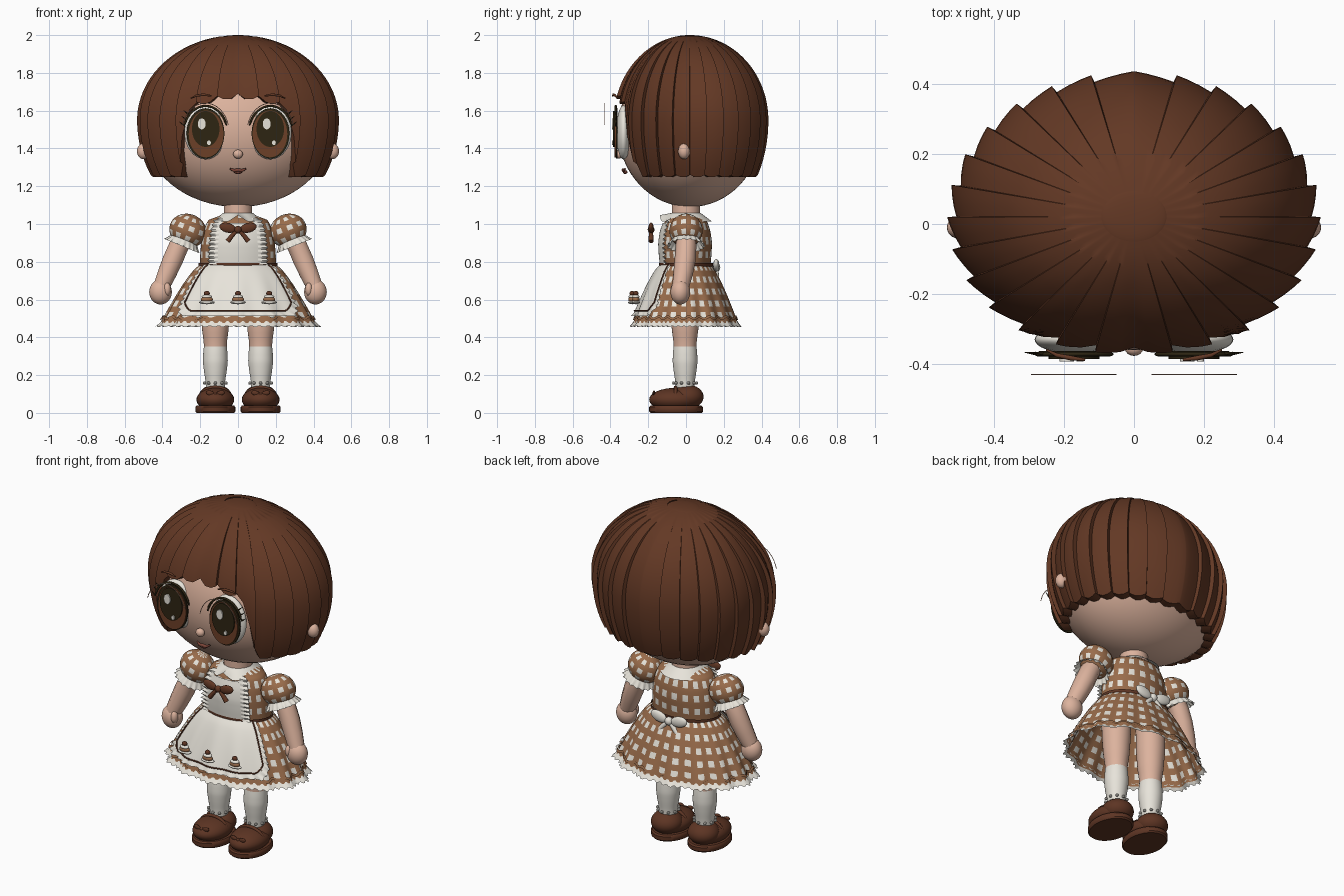
import bpy, bmesh
from math import sin, cos, pi, radians
from mathutils import Vector, Matrix

cube = bpy.data.objects.get("Cube")
if cube:
    bpy.data.objects.remove(cube)


def material(name, rgb):
    m = bpy.data.materials.new(name)
    m.use_nodes = True
    m.diffuse_color = (*rgb, 1)
    m.node_tree.nodes["Principled BSDF"].inputs["Base Color"].default_value = (*rgb, 1)
    return m


HAIR = material("hair brown", (.125, .04, .018))
SKIN = material("skin", (.72, .45, .34))
TAN = material("dress tan", (.32, .15, .07))
WHITE = material("cream white", (.8, .77, .7))
DARK = material("pupil dark", (.026, .018, .006))
IRIS = material("iris brown", (.15, .05, .02))
SHOE = material("shoe brown", (.11, .035, .017))
LIP = material("lip rose", (.2, .06, .04))


def finish(name, bm, mats):
    me = bpy.data.meshes.new(name)
    bmesh.ops.remove_doubles(bm, verts=bm.verts, dist=.0001)
    bmesh.ops.recalc_face_normals(bm, faces=bm.faces)
    bm.to_mesh(me)
    bm.free()
    for m in mats:
        me.materials.append(m)
    ob = bpy.data.objects.new(name, me)
    bpy.context.collection.objects.link(ob)
    return ob


def grid(name, point, nu, nv, mats, rule=None, ring=True):
    """Sheet of quads from point(i, j); ring closes it along i."""
    bm = bmesh.new()
    cols = nu if ring else nu + 1
    vs = [[bm.verts.new(point(i, j)) for j in range(nv + 1)] for i in range(cols)]
    for i in range(nu):
        a, b = vs[i], vs[(i + 1) % cols]
        for j in range(nv):
            f = bm.faces.new((a[j], b[j], b[j + 1], a[j + 1]))
            f.material_index = rule(i, j) if rule else 0
    return finish(name, bm, mats)


def ball(name, loc, size, mat, rot=(0, 0, 0), seg=32):
    bm = bmesh.new()
    bmesh.ops.create_uvsphere(bm, u_segments=seg, v_segments=seg // 2, radius=1)
    ob = finish(name, bm, [mat])
    ob.location, ob.scale, ob.rotation_euler = loc, size, rot
    return ob


def disc(name, loc, rx, rz, mat, depth=.006):
    bm = bmesh.new()
    bmesh.ops.create_cone(bm, cap_ends=True, segments=40, radius1=1, radius2=1, depth=1)
    ob = finish(name, bm, [mat])
    ob.location, ob.scale, ob.rotation_euler = loc, (rx, rz, depth), (pi / 2, 0, 0)
    return ob


def tube(name, pts, radii, mat):
    cu = bpy.data.curves.new(name, "CURVE")
    cu.dimensions, cu.bevel_depth, cu.bevel_resolution = "3D", 1, 3
    cu.use_fill_caps = True
    sp = cu.splines.new("POLY")
    sp.points.add(len(pts) - 1)
    for k, p in enumerate(pts):
        sp.points[k].co = (*p, 1)
        sp.points[k].radius = radii[k] if isinstance(radii, (list, tuple)) else radii
    cu.materials.append(mat)
    ob = bpy.data.objects.new(name, cu)
    bpy.context.collection.objects.link(ob)
    bpy.ops.object.select_all(action="DESELECT")
    ob.select_set(True)
    bpy.context.view_layer.objects.active = ob
    bpy.ops.object.convert(target="MESH")


def interp(pts, t):
    k = min(int(t * (len(pts) - 1)), len(pts) - 2)
    return Vector(pts[k]).lerp(Vector(pts[k + 1]), t * (len(pts) - 1) - k)


def lathe(name, profile, centre, mat, n=32, nv=16):
    def p(i, j):
        r, z = interp(profile, j / nv)
        return (centre[0] + r * sin(2 * pi * i / n), centre[1] - r * cos(2 * pi * i / n), z)
    return grid(name, p, n, nv, [mat])


def bow(name, c, s, mat):
    """Ribbon bow with half width s."""
    x, y, z = c
    ball(name + "_knot", c, (s * .2, s * .18, s * .2), mat, seg=16)
    for k in (-1, 1):
        ball(name + "_loop", (x + k * s * .55, y, z + s * .1), (s * .45, s * .14, s * .26), mat, (0, -k * .25, 0), 16)
        tube(name + "_tail", [(x, y, z), (x + k * s * .3, y, z - s * .3), (x + k * s * .55, y, z - s * .62)],
             [s * .08, s * .12, s * .14], mat)


check = lambda i, j: int(i % 4 < 2 and j % 4 < 2)

# Head, neck, ears, nose and mouth
ball("head", (0, .02, 1.5), (.5, .38, .41), SKIN, seg=64)
lathe("neck", [(.075, 1.15), (.075, 1.0)], (0, 0), SKIN, nv=1)
ball("nose", (0, -.355, 1.37), (.026, .022, .024), SKIN, seg=16)
tube("mouth", [(-.042, -.322, 1.292), (-.02, -.33, 1.283), (0, -.332, 1.286), (.02, -.33, 1.283), (.042, -.322, 1.292)],
     [.004, .009, .009, .009, .004], LIP)
ball("lower_lip", (0, -.322, 1.275), (.022, .012, .01), LIP, seg=16)

# Hair: overlapping strands with a fringe and side locks
PANELS, STEPS = 14, (0, .35, .7, .97)
half = [((p + f) * 180 / PANELS, f) for p in range(PANELS) for f in STEPS]
strands = half + [(-d, f) for d, f in reversed(half)]
ROWS = 24


def hair_point(i, j):
    d, f = strands[i]
    e = abs(d)
    point = 1 - abs(2 * f - 1)
    k = min(max((e - 31) / 9, 0), 1)
    fringe = 72 + 8 * (min(e, 31) / 31) ** 2 + 5 * point
    hem = fringe * (1 - k) + (120 + 2 * point) * k
    t = min(j, ROWS) / ROWS
    phi = radians(10 + (hem - 10) * t)
    c = cos(phi)
    r = sin(phi) * (1 - .05 * min(1, t * 3) * (1 - f))
    if j > ROWS:
        r *= .87
    a = radians(d)
    return (.535 * r * sin(a), .022 - .415 * r * cos(a), 1.55 + c * (.45 if c > 0 else .58))


grid("hair", hair_point, len(strands), ROWS + 1, [HAIR])
ball("hair_crown", (0, .02, 1.985), (.097, .083, .015), HAIR)

# Eyes, lashes, lids, brows and ears
for s in (-1, 1):
    x, z = s * .172, 1.485

    def arc(rx, rz, y, lo, hi):
        return [(x + rx * cos(radians(lo + (hi - lo) * k / 16)), y, z + rz * sin(radians(lo + (hi - lo) * k / 16)))
                for k in range(17)]
    ball("eye_white", (x, -.33, z), (.112, .04, .143), WHITE)
    disc("eye_rim", (x, -.367, z - .005), .1, .133, DARK, .009)
    disc("iris", (x - s * .003, -.374, z - .008), .092, .124, IRIS, .009)
    disc("pupil", (x - s * .001, -.381, z + .018), .073, .095, DARK, .009)
    disc("eye_shine", (x - .02, -.389, z + .045), .021, .029, WHITE, .008)
    disc("eye_glint", (x + .018, -.389, z - .055), .01, .013, WHITE, .008)
    tube("upper_lash", arc(.115, .14, -.372, 15, 165), [.003] + [.006] * 15 + [.003], DARK)
    tube("eyelid_line", arc(.125, .155, -.43, 15, 165), .002, SKIN)
    for k in range(3):
        zz = z + .035 + .03 * k
        tube("outer_lash", [(x + s * (.11 - .01 * k), -.37, zz), (x + s * (.14 - .012 * k), -.367, zz + .022)],
             [.005, .001], DARK)
    tube("eyebrow", [(s * .25, -.36, 1.665), (s * .22, -.375, 1.68), (s * .18, -.383, 1.685), (s * .14, -.388, 1.678)],
         [.003, .006, .007, .004], HAIR)
    ball("ear", (s * .5, -.01, 1.385), (.035, .032, .042), SKIN, seg=20)

# Bodice with bib, strap frills and collar
BODY = [(.08, .07, 1.05), (.16, .11, 1.02), (.185, .13, .96), (.195, .138, .9), (.2, .135, .84), (.2, .13, .785)]


def body(a, t, k=1):
    rx, ry, z = interp(BODY, t)
    return Vector((k * rx * sin(a), -k * ry * cos(a), z))


grid("bodice", lambda i, j: body(2 * pi * i / 72, j / 16), 72, 16, [TAN, WHITE], check)
grid("bib", lambda i, j: body(radians(-30 + 5 * i), .25 + .75 * j / 12, 1.07), 12, 12, [WHITE], ring=False)
for s in (-1, 1):
    grid("strap_frill", lambda i, j: body(s * radians(28 + 5 * j), .12 + .88 * i / 44, 1.05 + j * (.03 + .018 * cos(i * pi / 2))),
         44, 3, [WHITE], ring=False)


def collar(i, j):
    a = 2 * pi * i / 48
    t = j / 4
    drop = .045 * min(1, 4 * abs(sin(a / 2)) + .25)
    return ((.08 + .055 * t) * sin(a), -(.078 + .06 * t) * cos(a), 1.058 - drop * t)


grid("collar", collar, 48, 4, [WHITE])
bow("neck_bow", (0, -.185, .97), .1, HAIR)


# Skirt, hem frills and belt
def skirt(a, t, k=1.0):
    g = max(t, 0) ** .75
    k += .03 * t * cos(15 * a)
    return Vector((k * (.2 + .205 * g) * sin(a), -k * (.13 + .145 * g) * cos(a), .785 - .315 * t))


grid("skirt", lambda i, j: skirt(2 * pi * i / 120, j / 20), 120, 20, [TAN, WHITE], check)
grid("hem_frill", lambda i, j: skirt(2 * pi * i / 240, .95 + .04 * j, 1.0 + j * .02 * (.7 + .6 * (i % 4 < 2)))
     - Vector((0, 0, .006 * (i % 4 < 2))), 240, 2, [WHITE])
grid("hem_braid", lambda i, j: skirt(2 * pi * i / 180, .87 + .045 * j + .02 * sin(i * pi / 3), 1.025), 180, 1, [TAN])
lathe_belt = grid("belt", lambda i, j: (.208 * sin(2 * pi * i / 64), -.142 * cos(2 * pi * i / 64), .794 - .018 * j),
                  64, 1, [SHOE])
bow("back_bow", (0, .16, .77), .12, WHITE)

# Apron with piping and frilled border
grid("apron", lambda i, j: skirt(radians(-50 + 2.5 * i), (.8 - .14 * max(0, abs(2.5 * i - 50) - 42) / 8) * j / 12, 1.06),
     40, 12, [WHITE], ring=False)
EDGE = [(0, -50, 0), (.27, -50, .66), (.33, -42, .8), (.67, 42, .8), (.73, 50, .66), (1, 50, 0)]


def border(s, grow, k):
    for (s0, a0, t0), (s1, a1, t1) in zip(EDGE, EDGE[1:]):
        if s <= s1:
            w = (s - s0) / (s1 - s0)
            a, t = a0 + (a1 - a0) * w, t0 + (t1 - t0) * w
            return skirt(radians(a * grow), t * grow, k)


grid("apron_frill", lambda i, j: border(i / 120, 1 + .04 * j, 1.06 + .02 * j * (i % 4 < 2)), 120, 2, [WHITE], ring=False)
tube("apron_piping", [border(i / 60, .97, 1.07) for i in range(61)], .004, SHOE)

# Little cakes on the apron
for x in (-.165, 0, .165):
    y = -.285 + abs(x) * .12
    ball("cake_plate", (x, y, .585), (.042, .022, .01), WHITE, seg=20)
    ball("cake_base", (x, y, .6), (.032, .02, .018), TAN, seg=20)
    ball("cake_cream", (x, y, .615), (.027, .019, .012), WHITE, seg=20)
    ball("cake_berry", (x, y, .632), (.016, .014, .014), SHOE, seg=16)

# Arms with puff sleeves, legs with socks, shoes
for s in (-1, 1):
    tilt = Matrix.Rotation(-s * radians(22), 3, "Y")
    shoulder = Vector((s * .265, 0, .965))

    def puff(i, j):
        a, b = 2 * pi * i / 40, pi * j / 20
        return shoulder + tilt @ Vector((.1 * sin(a) * sin(b), -.088 * cos(a) * sin(b), .088 * cos(b)))

    def cuff(i, j):
        a = 2 * pi * i / 72
        r = .072 + j * (.01 + .005 * (i % 4 < 2))
        return shoulder + tilt @ Vector((r * sin(a), -r * cos(a), -.052 - .018 * j))
    grid("puff_sleeve", puff, 40, 20, [TAN, WHITE], check)
    grid("sleeve_frill", cuff, 72, 2, [WHITE])
    tube("arm", [(s * .28, 0, .94), (s * .315, 0, .88), (s * .345, -.005, .81), (s * .375, -.015, .74), (s * .405, -.028, .67)],
         [.052, .055, .056, .052, .045], SKIN)
    ball("hand", (s * .41, -.03, .64), (.06, .052, .066), SKIN)
    ball("thumb", (s * .375, -.06, .655), (.02, .022, .035), SKIN, seg=16)

    x = s * .12
    lathe("leg", [(.08, .68), (.078, .55), (.07, .44), (.062, .38), (.058, .3)], (x, -.005), SKIN)
    lathe("sock", [(.058, .372), (.064, .32), (.066, .27), (.06, .22), (.052, .17), (.048, .11)], (x, -.005), WHITE)
    for k in range(10):
        a = 2 * pi * k / 10
        ball("sock_bead", (x + .06 * sin(a), -.005 - .06 * cos(a), .158), (.009, .009, .009), WHITE, seg=8)
    ball("shoe_toe", (x, -.06, .07), (.1, .135, .062), SHOE)
    ball("shoe_heel", (x, .005, .085), (.088, .088, .065), SHOE)
    grid("shoe_sole", lambda i, j: (x + (0, .1, .106, .106, .1, 0)[j] * sin(2 * pi * i / 40),
                                    -.052 - (0, .135, .143, .143, .135, 0)[j] * cos(2 * pi * i / 40),
                                    (0, 0, .008, .03, .038, .038)[j]), 40, 5, [SHOE])
    tube("shoe_strap", [(x + .085 * cos(pi * k / 12), -.055, .075 + .06 * sin(pi * k / 12)) for k in range(13)], .01, SHOE)
    bow("shoe_bow", (x, -.17, .1), .05, SHOE)

# Smooth shading with crisp folds
bpy.ops.object.select_all(action="DESELECT")
for ob in bpy.context.scene.objects:
    if ob.type == "MESH":
        ob.select_set(True)
        bpy.context.view_layer.objects.active = ob
bpy.ops.object.shade_smooth_by_angle(angle=radians(40))
